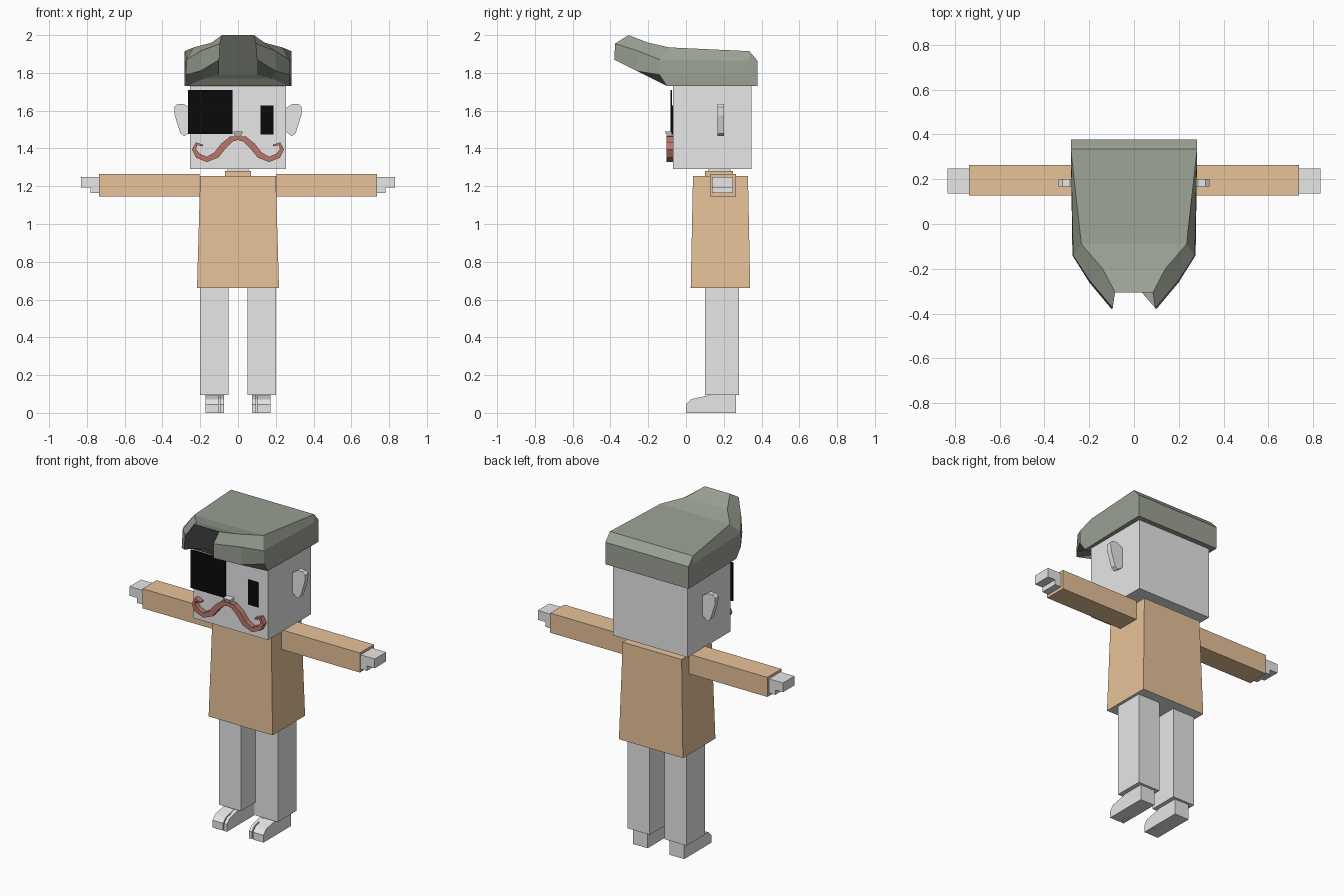
import bpy
import math
from mathutils import Vector

cube = bpy.data.objects.get("Cube")
if cube:
    bpy.data.objects.remove(cube, do_unlink=True)


def material(name, r, g, b):
    m = bpy.data.materials.new(name)
    m.use_nodes = True
    m.diffuse_color = (r, g, b, 1)
    m.node_tree.nodes["Principled BSDF"].inputs["Base Color"].default_value = (r, g, b, 1)
    return m


GREY = material("light grey", 0.8, 0.8, 0.8)
TAN = material("tan cloth", 0.8, 0.54, 0.32)
HAIR = material("grey green hair", 0.33, 0.36, 0.3)
RED = material("reddish brown", 0.5, 0.185, 0.15)
BLACK = material("black", 0.003, 0.003, 0.003)


def make(name, verts, faces, *mats):
    mesh = bpy.data.meshes.new(name)
    mesh.from_pydata(verts, [], faces)
    obj = bpy.data.objects.new(name, mesh)
    bpy.context.collection.objects.link(obj)
    for m in mats:
        mesh.materials.append(m)
    # consistent outward normals
    bpy.context.view_layer.objects.active = obj
    obj.select_set(True)
    bpy.ops.object.mode_set(mode='EDIT')
    bpy.ops.mesh.select_all(action='SELECT')
    bpy.ops.mesh.normals_make_consistent(inside=False)
    bpy.ops.object.mode_set(mode='OBJECT')
    obj.select_set(False)
    return obj


def loft(name, rings, *mats):
    """Skin a list of equal closed rings and cap both ends."""
    n = len(rings[0])
    verts = [p for ring in rings for p in ring]
    faces = [tuple(range(n)), tuple(range(len(verts) - n, len(verts)))]
    for k in range(len(rings) - 1):
        for i in range(n):
            j = (i + 1) % n
            faces.append((k * n + i, k * n + j, k * n + n + j, k * n + n + i))
    return make(name, verts, faces, *mats)


def rect(x0, x1, y0, y1, z):
    return [(x0, y0, z), (x1, y0, z), (x1, y1, z), (x0, y1, z)]


def box(name, x, y, z, mat):
    return loft(name, [rect(*x, *y, z[0]), rect(*x, *y, z[1])], mat)


def mirrored(x, s):
    return sorted((s * x[0], s * x[1]))


# Head, neck and torso
box("head", (-0.253, 0.253), (-0.07, 0.347), (1.29, 1.76), GREY)
box("collar", (-0.07, 0.07), (0.1, 0.25), (1.25, 1.28), TAN)
box("neck", (-0.055, 0.055), (0.12, 0.235), (1.24, 1.295), GREY)
torso = loft("torso", [rect(-0.217, 0.217, 0.025, 0.34, 0.66),
                       rect(-0.2, 0.2, 0.037, 0.328, 1.255)], TAN, GREY)
for f in torso.data.polygons:
    if f.normal.z < -0.9:
        f.material_index = 1

# Swept hair: half sections from back to front, each from bottom to crown
sections = [
    [(0.282, 0.378, 1.73), (0.282, 0.378, 1.79), (0.282, 0.378, 1.84), (0.282, 0.378, 1.865)],
    [(0.282, 0.335, 1.73), (0.282, 0.335, 1.79), (0.282, 0.335, 1.865), (0.282, 0.335, 1.915)],
    [(0.272, -0.1, 1.73), (0.275, -0.14, 1.79), (0.272, -0.14, 1.87), (0.235, -0.09, 1.935)],
    [(0.18, -0.13, 1.77), (0.2, -0.26, 1.81), (0.2, -0.25, 1.915), (0.14, -0.2, 1.96)],
    [(0.1, -0.15, 1.79), (0.1, -0.38, 1.87), (0.095, -0.375, 1.955), (0.085, -0.305, 2.0)],
]
loft("hair", [s + [(-x, y, z) for x, y, z in reversed(s)] for s in sections], HAIR)

# Face details
box("eye_patch", (-0.265, -0.03), (-0.083, -0.074), (1.477, 1.71), BLACK)
box("left_eye", (0.12, 0.188), (-0.076, -0.069), (1.475, 1.627), BLACK)
loft("nose", [rect(-0.016, 0.016, -0.1, -0.06, 1.465),
              rect(-0.025, 0.025, -0.112, -0.06, 1.49)], GREY)

# Curled moustache half: centre line with half widths
whisker = [(0, 1.455, 0.01), (0.035, 1.45, 0.015), (0.075, 1.415, 0.017), (0.115, 1.365, 0.017),
           (0.165, 1.342, 0.014), (0.213, 1.362, 0.014), (0.233, 1.395, 0.011),
           (0.22, 1.425, 0.008), (0.185, 1.415, 0.004)]
ear = [(0.25, 1.61), (0.285, 1.635), (0.32, 1.635), (0.338, 1.62),
       (0.335, 1.575), (0.305, 1.48), (0.285, 1.465), (0.25, 1.49)]
foot = [(0.265, 0), (0.265, 0.095), (0.13, 0.095), (0.025, 0.072), (0, 0.045), (0, 0)]
foot_back = [(0.265, 0), (0.265, 0.093), (0.13, 0.093), (0.07, 0.08), (0.07, 0)]

for side, s in (("left", 1), ("right", -1)):
    rings = []
    for i, (x, z, w) in enumerate(whisker):
        a, b = whisker[max(i - 1, 0)], whisker[min(i + 1, len(whisker) - 1)]
        t = Vector((b[0] - a[0], b[1] - a[1])).normalized()
        if i == 0:
            t = Vector((1, 0))
        nx, nz = -t.y * w, t.x * w
        rings.append([(s * (x + k * nx), y, z + k * nz)
                      for k, y in ((1, -0.102), (-1, -0.102), (-1, -0.068), (1, -0.068))])
    loft(side + "_moustache", rings, RED)

    loft(side + "_ear", [[(s * x, y, z) for x, z in ear] for y in (0.168, 0.2)], GREY)

    # Arm and stepped hand
    box(side + "_sleeve", mirrored((0.205, 0.737), s), (0.128, 0.264), (1.145, 1.265), TAN)
    box(side + "_hand", mirrored((0.73, 0.832), s), (0.137, 0.248), (1.193, 1.25), GREY)
    box(side + "_thumb", mirrored((0.73, 0.78), s), (0.137, 0.248), (1.163, 1.195), GREY)

    # Leg and foot with a split toe
    box(side + "_leg", mirrored((0.05, 0.2), s), (0.1, 0.28), (0.095, 0.68), GREY)
    for part, profile, x in (("big_toe", foot, (0.075, 0.094)),
                             ("foot_bridge", foot_back, (0.094, 0.101)),
                             ("foot", foot, (0.101, 0.173))):
        loft(side + "_" + part, [[(s * px, y, z) for y, z in profile] for px in x], GREY)
